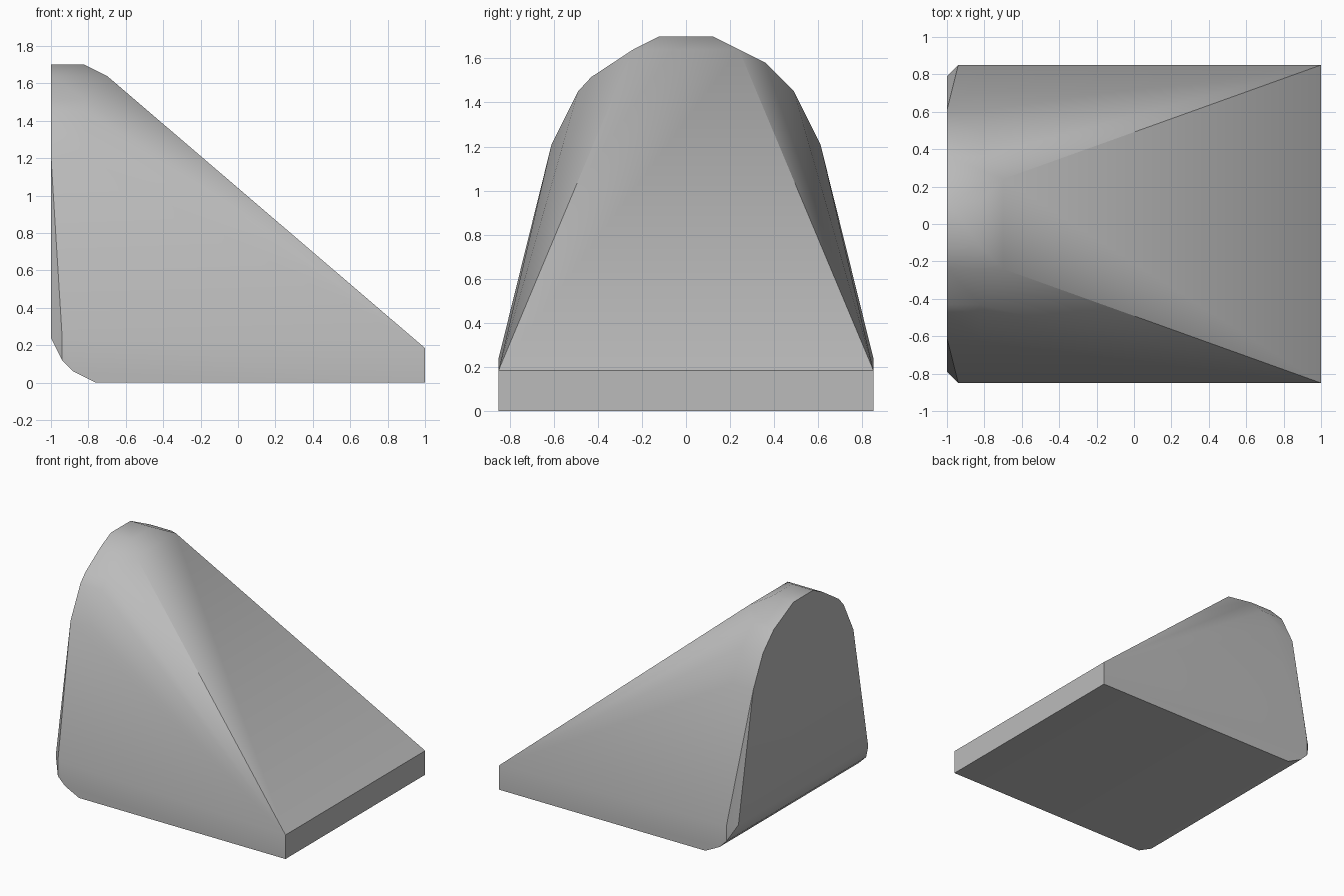
import bpy
import bmesh
import math

cube = bpy.data.objects.get("Cube")
if cube:
    bpy.data.objects.remove(cube, do_unlink=True)

# Single grey material
grey = bpy.data.materials.new("light grey")
grey.use_nodes = True
colour = (0.5, 0.5, 0.5, 1)
grey.diffuse_color = colour
grey.node_tree.nodes["Principled BSDF"].inputs["Base Color"].default_value = colour

points = []


def both_sides(x, y, z):
    points.extend([(x, y, z), (x, -y, z)])


# Low end of the ramp
for z in (0, 0.185):
    both_sides(1, 0.85, z)

# Rounded arch at the tall end, carried a short way along the ridge
arch = [(0.61, 1.21), (0.49, 1.45), (0.12, 1.7)]
back_shoulder = [(0.36, 1.58)]
front_shoulder = [(-0.43, 1.515), (-0.24, 1.64)]
for x in (-1, -0.82):
    for y, z in arch:
        both_sides(x, y, z)
    points.extend((x, y, z) for y, z in back_shoulder + front_shoulder)
both_sides(-0.7, 0.24, 1.64)

# Chamfered lower corners of the tall end
both_sides(-1, 0.79, 0.24)
for x, z in [(-0.94, 0.24), (-0.94, 0.12), (-0.88, 0.06), (-0.76, 0)]:
    both_sides(x, 0.85, z)

# Skin the sections into one solid
bm = bmesh.new()
for p in points:
    bm.verts.new(p)
hull = bmesh.ops.convex_hull(bm, input=bm.verts[:])
loose = {v for v in hull["geom_interior"] + hull["geom_unused"]
         if isinstance(v, bmesh.types.BMVert) and v.is_valid and not v.link_faces}
bmesh.ops.delete(bm, geom=list(loose), context="VERTS")
bmesh.ops.dissolve_limit(bm, angle_limit=math.radians(1),
                         verts=bm.verts[:], edges=bm.edges[:])
bmesh.ops.recalc_face_normals(bm, faces=bm.faces[:])
mesh = bpy.data.meshes.new("wedge_ramp")
bm.to_mesh(mesh)
bm.free()
mesh.materials.append(grey)

wedge = bpy.data.objects.new("wedge_ramp", mesh)
bpy.context.collection.objects.link(wedge)
bpy.ops.object.select_all(action="DESELECT")
wedge.select_set(True)
bpy.context.view_layer.objects.active = wedge
bpy.ops.object.shade_smooth_by_angle(angle=math.radians(38))
